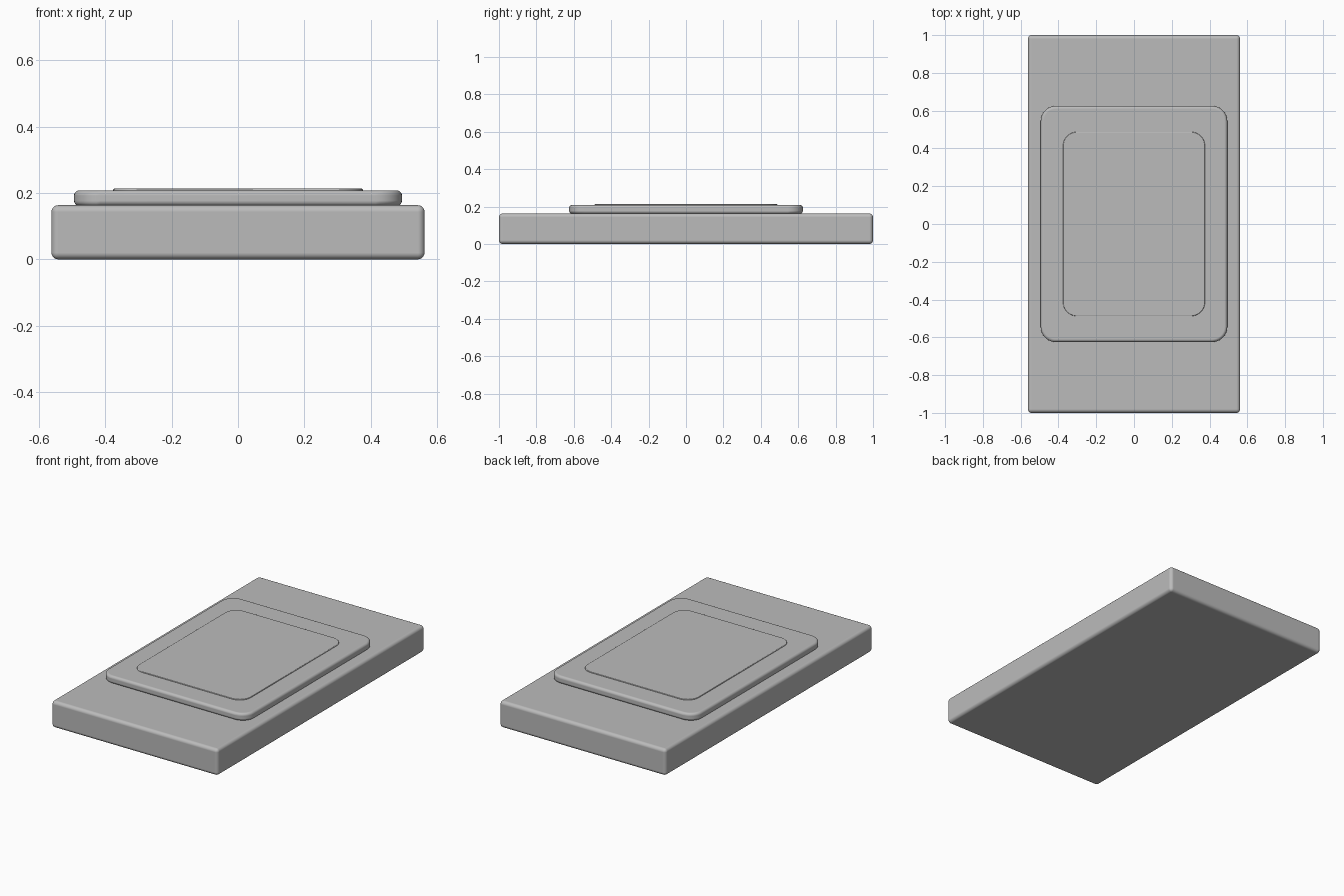
import bpy
import bmesh
import math

cube = bpy.data.objects.get("Cube")
if cube:
    bpy.data.objects.remove(cube, do_unlink=True)

# Single grey finish
grey = bpy.data.materials.new("plain_grey")
grey.use_nodes = True
colour = (0.5, 0.5, 0.5, 1.0)
grey.diffuse_color = colour
grey.node_tree.nodes["Principled BSDF"].inputs["Base Color"].default_value = colour


def slab(name, half_x, half_y, z0, z1, corner, edge):
    """Box with optional rounded upright corners and softly rounded edges."""
    bm = bmesh.new()
    bmesh.ops.create_cube(bm, size=2)
    for v in bm.verts:
        v.co = (v.co.x * half_x, v.co.y * half_y, z1 if v.co.z > 0 else z0)
    if corner:
        upright = [e for e in bm.edges
                   if abs(e.verts[0].co.z - e.verts[1].co.z) > 1e-4]
        bmesh.ops.bevel(bm, geom=upright, offset=corner, segments=10,
                        profile=0.5, affect='EDGES')
    mesh = bpy.data.meshes.new(name)
    bm.to_mesh(mesh)
    bm.free()
    mesh.materials.append(grey)
    obj = bpy.data.objects.new(name, mesh)
    bpy.context.collection.objects.link(obj)
    bevel = obj.modifiers.new("soft_edges", 'BEVEL')
    bevel.width = edge
    bevel.segments = 5
    bevel.limit_method = 'ANGLE'
    bevel.angle_limit = math.radians(40)
    bevel.harden_normals = True
    bpy.ops.object.select_all(action='DESELECT')
    obj.select_set(True)
    bpy.context.view_layer.objects.active = obj
    bpy.ops.object.shade_smooth_by_angle(angle=math.radians(40))
    return obj


# Main block, raised plate and thin central panel
slab("base_block", 0.562, 1.0, 0.0, 0.163, 0, 0.02)
slab("raised_plate", 0.494, 0.625, 0.161, 0.208, 0.08, 0.016)
slab("centre_panel", 0.376, 0.488, 0.2, 0.213, 0.075, 0.004)
